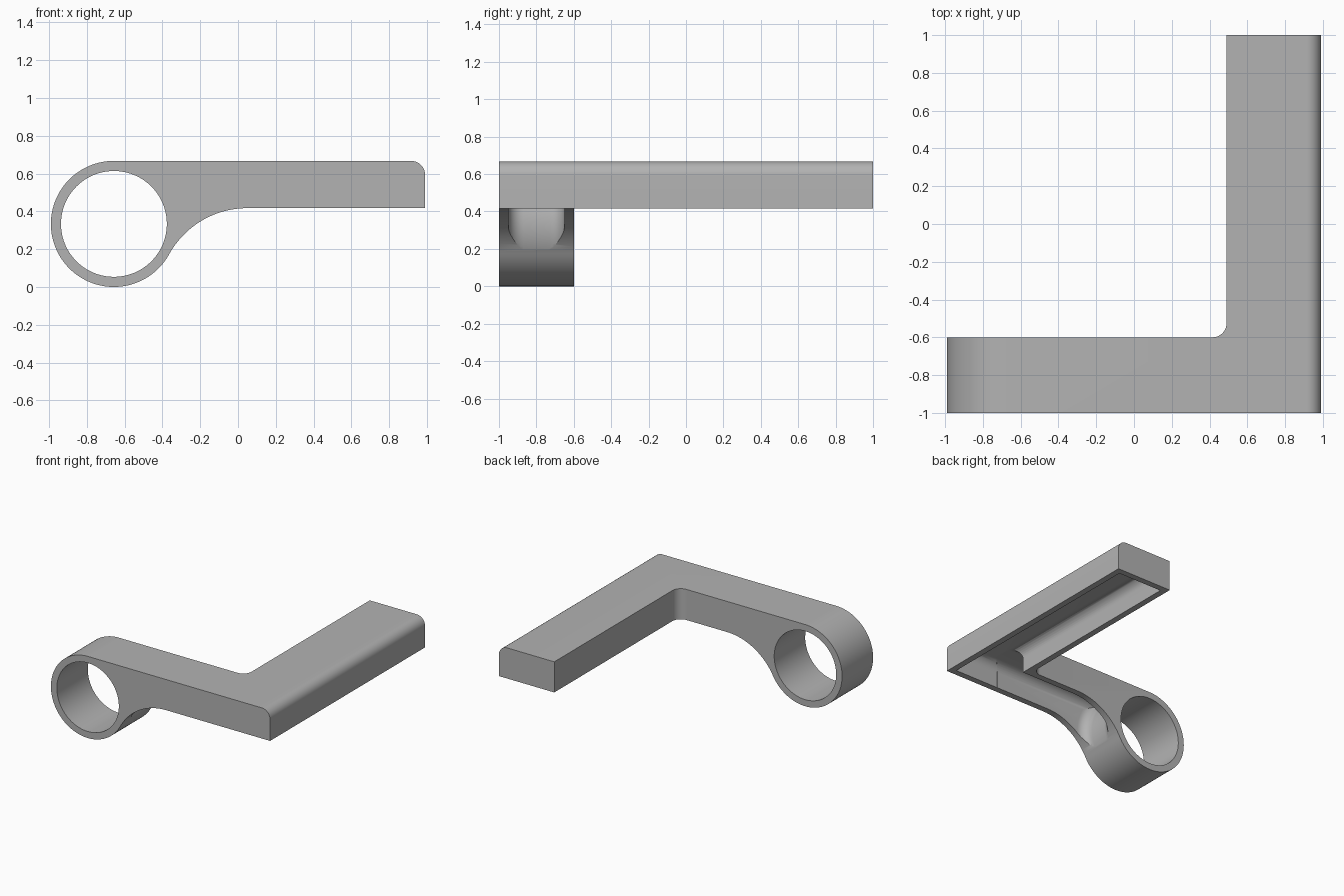
import bpy
from math import sin, cos, pi, radians, sqrt, asin, atan2

cube = bpy.data.objects.get("Cube")
if cube:
    bpy.data.objects.remove(cube, do_unlink=True)

grey = bpy.data.materials.new("plain grey")
grey.use_nodes = True
colour = (0.45, 0.45, 0.45, 1)
grey.diffuse_color = colour
grey.node_tree.nodes["Principled BSDF"].inputs["Base Color"].default_value = colour

# Main dimensions
HALF_X, HEIGHT, UNDERSIDE = 0.99, 0.667, 0.417
RING_R, HOLE_R = HEIGHT / 2, 0.28
RING_X, RING_Z = -HALF_X + RING_R, RING_R
ARM_BACK, LEG_X = -0.6, 0.49
WALL, ROUND, INNER_ROUND = 0.05, 0.075, 0.08
CEILING = HEIGHT - WALL


def arc(cx, cy, r, start, end, steps):
    """Points along an arc, angles in radians."""
    return [(cx + r * cos(start + (end - start) * i / steps),
             cy + r * sin(start + (end - start) * i / steps)) for i in range(steps + 1)]


def loft(name, rings):
    """Closed solid through rings that have equal point counts."""
    n = len(rings[0])
    verts = [p for ring in rings for p in ring]
    faces = [tuple(range(n))[::-1], tuple(range(len(verts) - n, len(verts)))]
    for k in range(len(rings) - 1):
        for i in range(n):
            j = (i + 1) % n
            faces.append((k * n + i, k * n + j, (k + 1) * n + j, (k + 1) * n + i))
    mesh = bpy.data.meshes.new(name)
    mesh.from_pydata(verts, [], faces)
    mesh.materials.append(grey)
    obj = bpy.data.objects.new(name, mesh)
    bpy.context.collection.objects.link(obj)
    # Make every face point outward
    import bmesh
    bm = bmesh.new()
    bm.from_mesh(mesh)
    bmesh.ops.recalc_face_normals(bm, faces=bm.faces)
    bm.to_mesh(mesh)
    bm.free()
    return obj


def along_y(points, y):
    return [(x, y, z) for x, z in points]


def along_z(points, z):
    return [(x, y, z) for x, y in points]


# Side outline: ring, straight top, rounded edge, and arch blending into the ring
ARCH_X = 0.05
rise = RING_Z - UNDERSIDE
gap = ARCH_X - RING_X
arch_r = (gap ** 2 + rise ** 2 - RING_R ** 2) / (2 * (RING_R - rise))
arch_z = UNDERSIDE - arch_r
touch = atan2(arch_z - RING_Z, gap)
outline = arc(RING_X, RING_Z, RING_R, pi / 2, 2 * pi + touch, 96)
outline += arc(ARCH_X, arch_z, arch_r, pi + touch, pi / 2, 32)[1:]
outline += [(HALF_X, UNDERSIDE)]
outline += arc(HALF_X - ROUND, HEIGHT - ROUND, ROUND, 0, pi / 2, 12)
bracket = loft("bracket", [along_y(outline, -1), along_y(outline, 1)])

# Open area behind the arm, with a rounded inner corner
notch = [(-1.2, 1.2), (-1.2, ARM_BACK)]
notch += arc(LEG_X - ROUND, ARM_BACK + ROUND, ROUND, -pi / 2, 0, 12)
notch += [(LEG_X, 1.2)]
notch_cutter = loft("notch_cutter", [along_z(notch, -0.2), along_z(notch, 1)])

# Round hole through the ring
hole = arc(RING_X, RING_Z, HOLE_R, 0, 2 * pi, 96)[:-1]
hole_cutter = loft("hole_cutter", [along_y(hole, -1.2), along_y(hole, 1.2)])


# Hollow of the arm, rounded towards the ceiling and the ring
def arm_section(inset):
    r, top = RING_R + 0.002 + inset, CEILING - 0.0005 - inset
    start = asin((top - RING_Z) / r)
    return (arc(RING_X, RING_Z, r, start, radians(-50), 48)
            + [(0.75, -0.2), (0.75, top)])


angles = [i * pi / 16 for i in range(9)]
front, back = -1 + WALL + 0.0005, ARM_BACK - WALL
sections = [along_y(arm_section(INNER_ROUND * (1 - sin(a))),
                    front + INNER_ROUND * (1 - cos(a))) for a in angles]
sections += [along_y(arm_section(INNER_ROUND * (1 - sin(a))),
                     back - INNER_ROUND * (1 - cos(a))) for a in reversed(angles)]
arm_cutter = loft("arm_cutter", sections)


# Hollow of the leg, rounded towards the ceiling
def leg_section(inset):
    x0, x1, y = LEG_X + WALL + inset, HALF_X - WALL - inset, 1 - WALL - inset
    return [(x0, -y), (x1, -y), (x1, y), (x0, y)]


sections = [along_z(leg_section(0), 0.2)]
sections += [along_z(leg_section(INNER_ROUND * (1 - cos(a))),
                     CEILING - INNER_ROUND * (1 - sin(a))) for a in angles]
leg_cutter = loft("leg_cutter", sections)

# Cut everything out of the bracket
bpy.ops.object.select_all(action="DESELECT")
bracket.select_set(True)
bpy.context.view_layer.objects.active = bracket
for cutter in (notch_cutter, hole_cutter, leg_cutter, arm_cutter):
    cutter.hide_render = True
    mod = bracket.modifiers.new(cutter.name, "BOOLEAN")
    mod.operation, mod.solver, mod.object = "DIFFERENCE", "EXACT", cutter
    bpy.ops.object.modifier_apply(modifier=mod.name)
    bpy.data.objects.remove(cutter, do_unlink=True)

bpy.ops.object.shade_smooth_by_angle(angle=radians(25))
